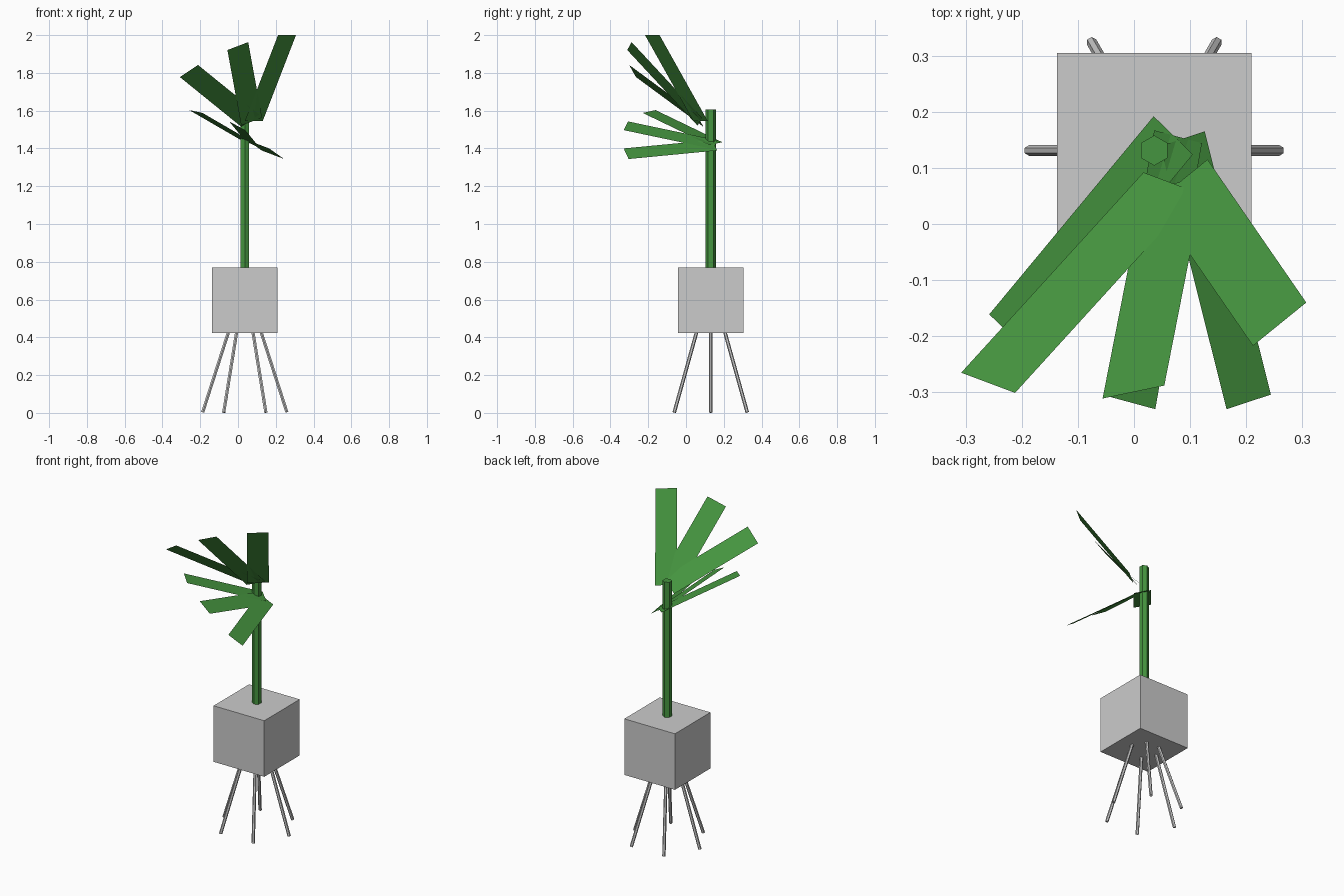
import bpy, math
from mathutils import Vector

if "Cube" in bpy.data.objects:
    bpy.data.objects.remove(bpy.data.objects["Cube"])

CX, CY = 0.036, 0.131          # axis shared by pot, stem and legs


def paint(name, rgb):
    m = bpy.data.materials.new(name)
    m.diffuse_color = (*rgb, 1)
    m.use_nodes = True
    m.node_tree.nodes["Principled BSDF"].inputs["Base Color"].default_value = m.diffuse_color
    return m


green = paint("leaf_green", (0.06, 0.30, 0.05))


def rod(name, a, b, radius, mat=None):
    """Six-sided rod from point a to point b."""
    a, b = Vector(a), Vector(b)
    bpy.ops.mesh.primitive_cylinder_add(vertices=6, radius=radius, depth=(b - a).length,
                                        location=(a + b) / 2)
    o = bpy.context.object
    o.name = name
    d = b - a
    tilt, turn = d.angle(Vector((0, 0, 1))), math.atan2(d.y, d.x)
    if tilt > 1e-4:
        o.rotation_euler = (0, tilt, turn)
    if mat:
        o.data.materials.append(mat)
    return o


def leaf(name, base, width, length):
    """Flat strip: a base corner, the vector across and the vector to the tip."""
    p, w, l = Vector(base), Vector(width), Vector(length)
    me = bpy.data.meshes.new(name)
    me.from_pydata([p, p + l, p + l + w, p + w], [], [(0, 3, 2, 1)])
    me.materials.append(green)
    o = bpy.data.objects.new(name, me)
    bpy.context.collection.objects.link(o)
    # keep the upper side facing up
    if me.polygons[0].normal.z < 0:
        me.flip_normals()


# pot
bpy.ops.mesh.primitive_cube_add(size=0.347, location=(CX, CY, 0.597))
bpy.context.object.name = "pot"

# stem
rod("stem", (CX, CY, 0.60), (CX, CY, 1.607), 0.027, green)

# six splayed legs
for i in range(6):
    c, s = math.cos(i * math.pi / 3), math.sin(i * math.pi / 3)
    rod(f"leg_{i + 1}",
        (CX + 0.223 * c, CY + 0.223 * s, 0.003),
        (CX + 0.076 * c, CY + 0.076 * s, 0.46), 0.0095)

# upper leaves
leaf("upper_leaf_right", (0.131, 0.115, 1.545), (-0.095, -0.077, 0), (0.176, -0.255, 0.455))
leaf("upper_leaf_middle", (0.017, 0.061, 1.521), (0.11, 0.023, 0.042), (-0.073, -0.372, 0.40))
leaf("upper_leaf_left", (0.017, 0.092, 1.515), (0.096, -0.036, 0.064), (-0.325, -0.357, 0.263))

# lower leaves
leaf("lower_leaf_left", (0.035, 0.192, 1.433), (0.07, -0.068, -0.015), (-0.293, -0.353, 0.17))
leaf("lower_leaf_middle", (0.036, 0.167, 1.443), (0.085, -0.023, -0.046), (-0.083, -0.474, 0.10))
leaf("lower_leaf_right", (0.047, 0.139, 1.445), (0.079, 0.026, -0.056), (0.118, -0.469, -0.045))
